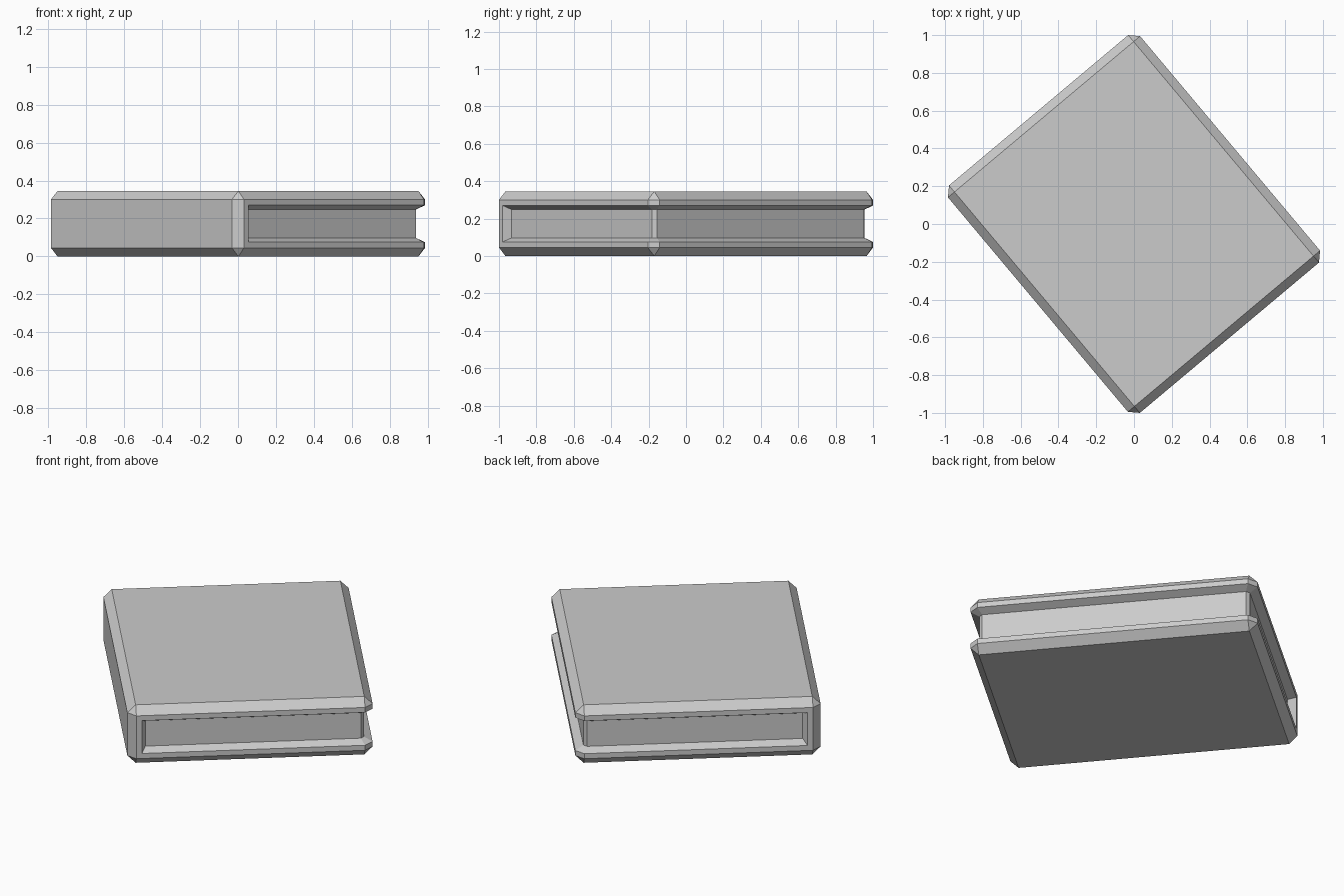
import bpy, bmesh, math
from mathutils import Matrix, Vector

if "Cube" in bpy.data.objects:
    bpy.data.objects.remove(bpy.data.objects["Cube"])

WIDTH, LENGTH, HEIGHT = 1.328, 1.572, 0.345
BEVEL, RIM, SLOPE, DEPTH = 0.045, 0.03, 0.022, 0.045

grey = bpy.data.materials.new("plain grey")
grey.diffuse_color = (0.6, 0.6, 0.6, 1)
grey.use_nodes = True
grey.node_tree.nodes["Principled BSDF"].inputs["Base Color"].default_value = grey.diffuse_color

# Closed book: chamfered slab, spine on the local -x side
bm = bmesh.new()
bmesh.ops.create_cube(bm, size=1, matrix=Matrix.Diagonal((WIDTH, LENGTH, HEIGHT, 1)))
bmesh.ops.bevel(bm, geom=bm.edges[:], offset=BEVEL, offset_type='OFFSET',
                segments=1, profile=0.5, affect='EDGES')
bm.normal_update()

# Page block: the three open sides and the two corners between them
pages = [f for f in bm.faces if abs(f.normal.z) < 0.1 and f.normal.x > -0.1]
bmesh.ops.inset_region(bm, faces=pages, thickness=RIM, depth=0,
                       use_even_offset=True, use_boundary=True)
bm.normal_update()
bmesh.ops.inset_region(bm, faces=pages, thickness=SLOPE, depth=0,
                       use_even_offset=True, use_boundary=True)
bm.normal_update()

# Sink the pages between the covers
moves = {}
for v in {v for f in pages for v in f.verts}:
    normals = [f.normal.copy() for f in v.link_faces if f in pages]
    n = sum(normals, Vector()).normalized()
    moves[v] = -n * DEPTH / n.dot(normals[0])
for v, offset in moves.items():
    v.co += offset

# Turn on the ground
bm.transform(Matrix.Translation((0, 0, HEIGHT / 2)) @ Matrix.Rotation(math.radians(40), 4, 'Z'))
mesh = bpy.data.meshes.new("book")
bm.to_mesh(mesh)
bm.free()
mesh.materials.append(grey)
bpy.context.collection.objects.link(bpy.data.objects.new("book", mesh))
